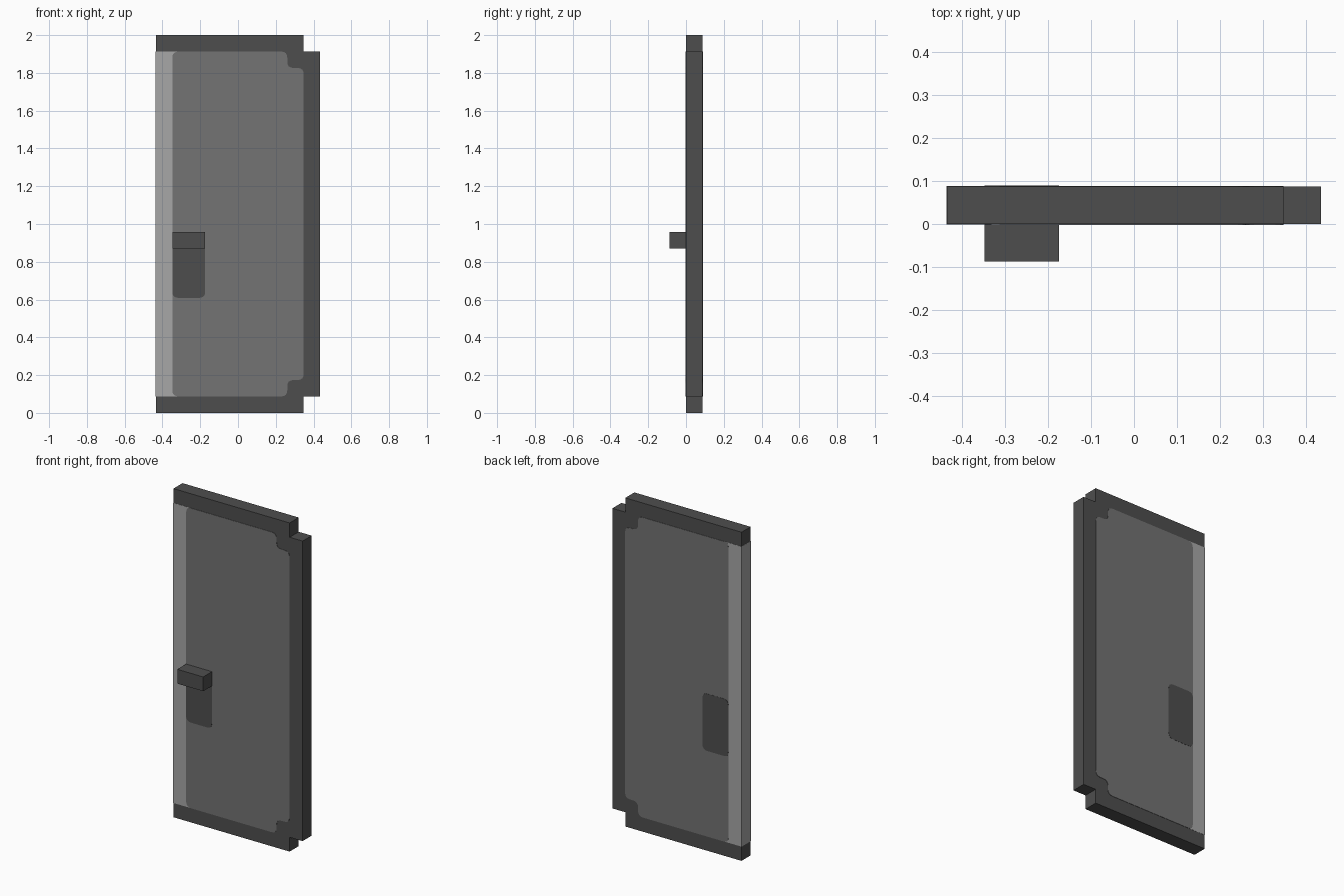
import bpy, bmesh
from mathutils import Vector

cube = bpy.data.objects.get("Cube")
if cube:
    bpy.data.objects.remove(cube, do_unlink=True)

U = 2 / 23  # one module of the door


def material(name, grey):
    mat = bpy.data.materials.new(name)
    mat.use_nodes = True
    colour = (grey, grey, grey, 1)
    mat.diffuse_color = colour
    mat.node_tree.nodes["Principled BSDF"].inputs["Base Color"].default_value = colour
    return mat


dark = material("dark grey frame", 0.076)
mid = material("mid grey panel", 0.172)
light = material("light grey edge", 0.39)


def rounded(points, radius, steps=4):
    """Soften every corner of an outline, inward or outward."""
    result = []
    for i, p in enumerate(points):
        corner = Vector(p)
        before, after = Vector(points[i - 1]), Vector(points[(i + 1) % len(points)])
        a = corner + (before - corner).normalized() * radius
        b = corner + (after - corner).normalized() * radius
        for s in range(steps + 1):
            t = s / steps
            result.append(a * (1 - t) ** 2 + corner * 2 * t * (1 - t) + b * t * t)
    return result


def rectangle(x0, z0, x1, z1):
    return [(x0, z0), (x1, z0), (x1, z1), (x0, z1)]


def slab(name, outline, y0, y1, mat):
    """Extrude an x-z outline, given in modules, from y0 to y1."""
    bm = bmesh.new()
    face = bm.faces.new([bm.verts.new((x * U, y0, z * U)) for x, z in outline])
    moved = bmesh.ops.extrude_face_region(bm, geom=[face])["geom"]
    verts = [v for v in moved if isinstance(v, bmesh.types.BMVert)]
    bmesh.ops.translate(bm, verts=verts, vec=(0, y1 - y0, 0))
    bmesh.ops.recalc_face_normals(bm, faces=bm.faces)
    mesh = bpy.data.meshes.new(name)
    bm.to_mesh(mesh)
    bm.free()
    mesh.materials.append(mat)
    obj = bpy.data.objects.new(name, mesh)
    bpy.context.collection.objects.link(obj)
    return obj


# Door body, notched at the two hinge-side corners
body = [(-5, 0), (4, 0), (4, 1), (5, 1), (5, 22), (4, 22), (4, 23), (-5, 23)]
slab("door_frame", body, 0, U, dark)

# Inlays run through the body and show equally on both faces
E = 0.001
slab("edge_strip", rectangle(-5 - E / U, 1, -3.6, 22), -E, U + E, light)

panel = [(-4, 1), (3, 1), (3, 2), (4, 2), (4, 21), (3, 21), (3, 22), (-4, 22)]
slab("centre_panel", rounded(panel, 0.38), -2 * E, U + 2 * E, mid)

slab("lock_plate", rounded(rectangle(-4, 7, -2, 11), 0.38), -3 * E, U + 3 * E, dark)

# Handle block on the front
slab("handle", rectangle(-4, 10, -2, 11), -U, 0, dark)
